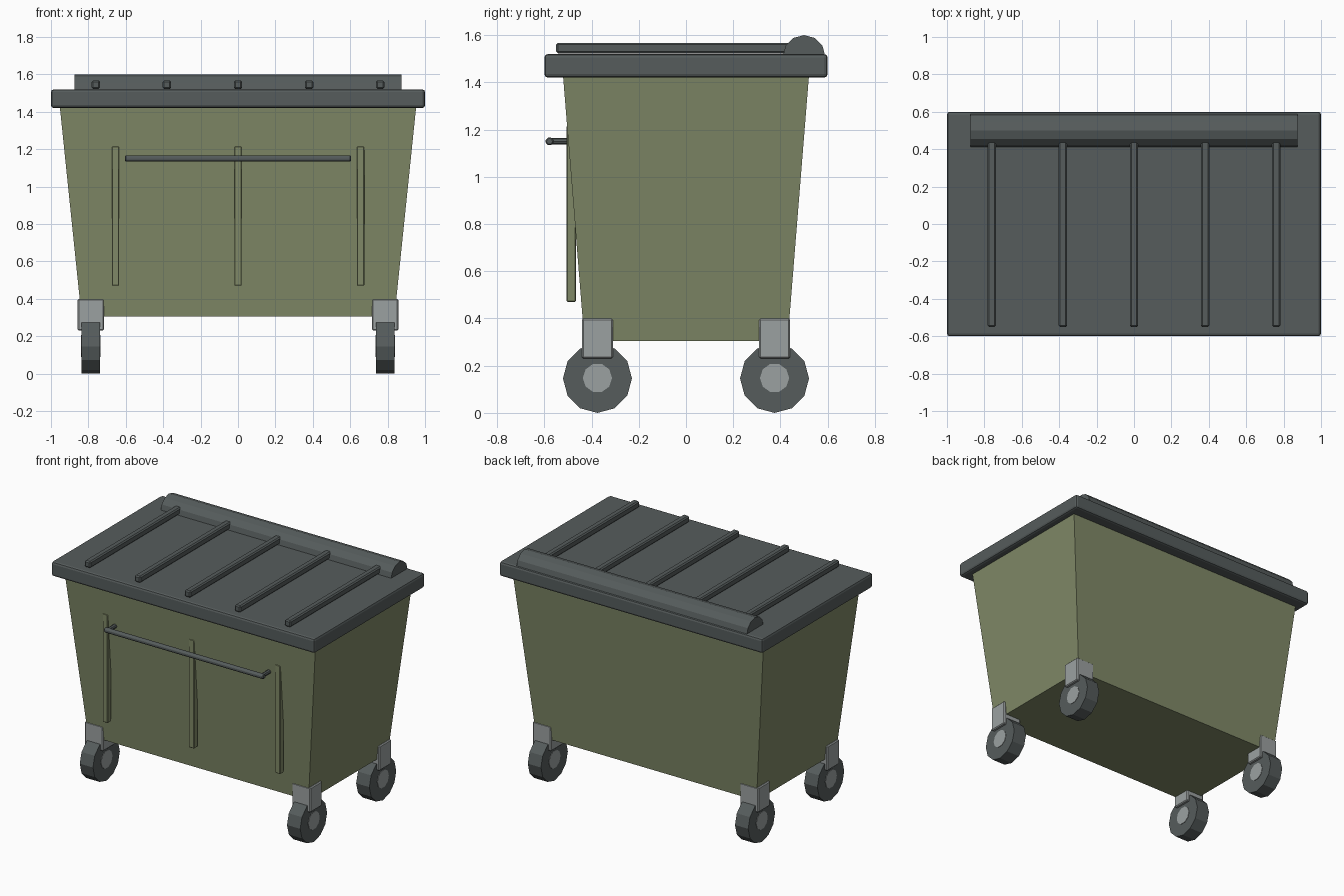
import bpy
import bmesh
import math
from mathutils import Matrix, Vector

cube = bpy.data.objects.get("Cube")
if cube:
    bpy.data.objects.remove(cube, do_unlink=True)


def material(name, rgb):
    mat = bpy.data.materials.new(name)
    mat.use_nodes = True
    mat.diffuse_color = (*rgb, 1)
    mat.node_tree.nodes["Principled BSDF"].inputs["Base Color"].default_value = (*rgb, 1)
    return mat


GREEN = material("olive green", (0.216, 0.25, 0.135))
DARK = material("dark grey plastic", (0.092, 0.107, 0.107))
METAL = material("light grey metal", (0.33, 0.355, 0.355))


def finish(bm, name, mat, bevel=0, segments=1):
    bmesh.ops.recalc_face_normals(bm, faces=bm.faces)
    mesh = bpy.data.meshes.new(name)
    bm.to_mesh(mesh)
    bm.free()
    mesh.materials.append(mat)
    obj = bpy.data.objects.new(name, mesh)
    bpy.context.scene.collection.objects.link(obj)
    if bevel:
        mod = obj.modifiers.new("Bevel", "BEVEL")
        mod.width = bevel
        mod.segments = segments
    return obj


def box(name, mat, center, size, bevel=0, segments=1, taper=None):
    """Box, optionally with its bottom scaled in x and y."""
    bm = bmesh.new()
    bmesh.ops.create_cube(bm, size=1)
    for v in bm.verts:
        if taper and v.co.z < 0:
            v.co.x *= taper[0]
            v.co.y *= taper[1]
        v.co = Vector(a * b for a, b in zip(v.co, size)) + Vector(center)
    return finish(bm, name, mat, bevel, segments)


def cylinder(name, mat, center, radius, length, sides, axis="X", bevel=0):
    bm = bmesh.new()
    bmesh.ops.create_cone(bm, cap_ends=True, segments=sides,
                          radius1=radius, radius2=radius, depth=length)
    turn = Matrix.Rotation(math.pi / 2, 4, "Y" if axis == "X" else "X")
    bm.transform(Matrix.Translation(center) @ turn)
    return finish(bm, name, mat, bevel)


# Tapered container and overhanging lid
box("container", GREEN, (0, 0, 0.868), (1.906, 1.042, 1.125), taper=(0.878, 0.826))
box("lid", DARK, (0, 0, 1.47), (2, 1.2, 0.1), bevel=0.015, segments=2)

# Hinge roll and raised lid ribs
cylinder("hinge_roll", DARK, (0, 0.5, 1.51), 0.09, 1.75, 12)
for i in range(-2, 3):
    box(f"lid_rib_{i + 3}", DARK, (0.38 * i, -0.05, 1.545), (0.045, 1, 0.045), bevel=0.008)

# Vertical ribs on the front
for i in (-1, 0, 1):
    box(f"front_rib_{i + 2}", GREEN, (0.655 * i, -0.486, 0.843), (0.04, 0.04, 0.745), bevel=0.004)

# Push handle with two stand-offs
cylinder("handle_bar", DARK, (0, -0.578, 1.15), 0.018, 1.21, 8, bevel=0.005)
for side, x in (("right", -0.585), ("left", 0.585)):
    cylinder(f"handle_mount_{side}", DARK, (x, -0.53, 1.15), 0.014, 0.1, 8, axis="Y")

# Wheels with hubs and mounting brackets at the four corners
for side, x in (("right", -0.787), ("left", 0.787)):
    for end, y in (("front", -0.375), ("back", 0.375)):
        tag = f"{end}_{side}"
        box(f"bracket_{tag}", METAL, (x, y, 0.315), (0.14, 0.13, 0.17), bevel=0.006)
        cylinder(f"wheel_{tag}", DARK, (x, y, 0.146), 0.146, 0.1, 12)
        cylinder(f"hub_{tag}", METAL, (x, y, 0.148), 0.062, 0.106, 10)
